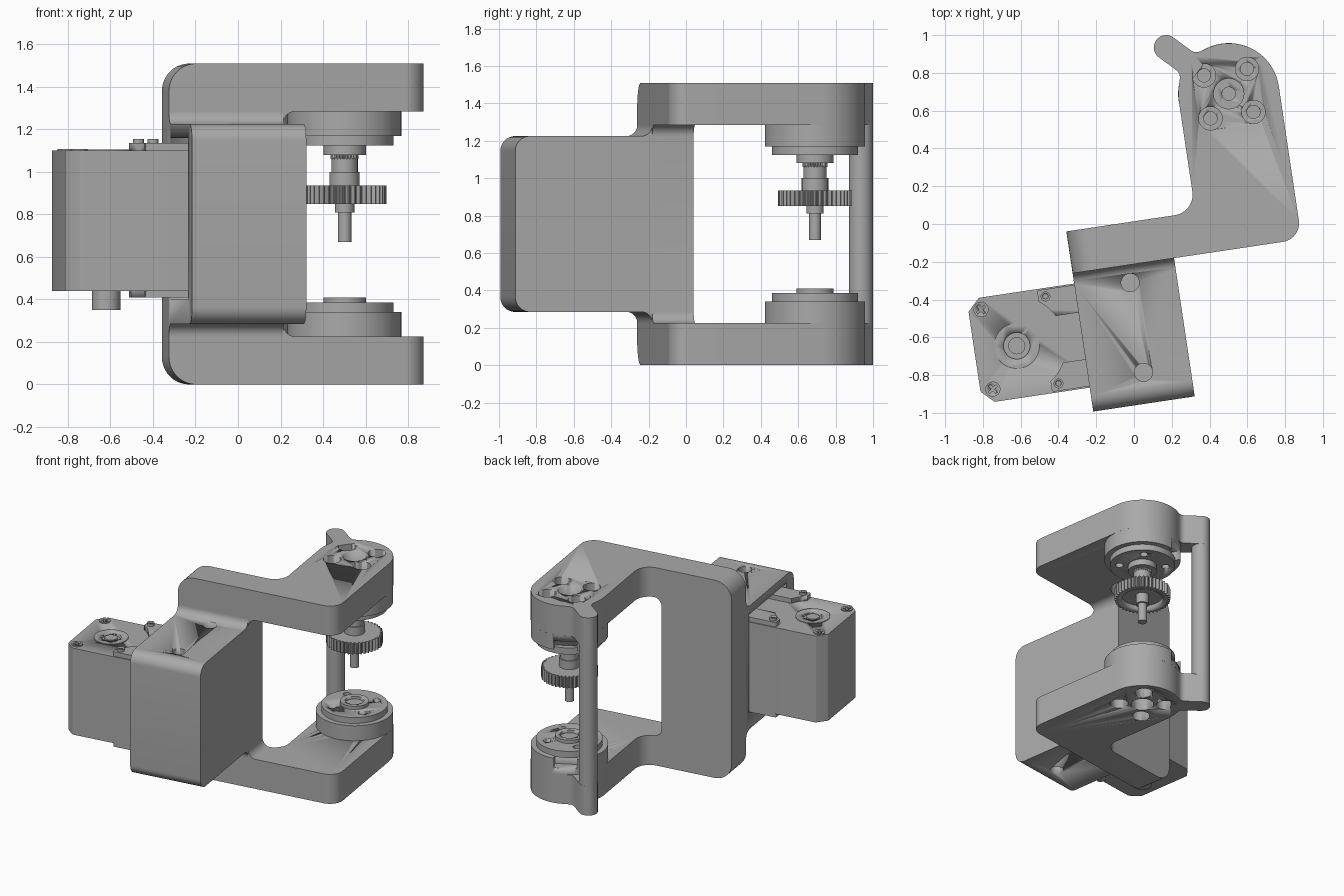
import bpy
import bmesh
import math
from mathutils import Vector

TURN = math.radians(8.5)      # whole assembly is turned about z
TOP = 1.51
HUB = (0.598, 0.608)
MOTOR = (-0.709, -0.546)

old = bpy.data.objects.get("Cube")
if old:
    bpy.data.objects.remove(old, do_unlink=True)

grey = bpy.data.materials.new("plain grey")
grey.use_nodes = True
grey.diffuse_color = (0.4, 0.4, 0.4, 1)
grey.node_tree.nodes["Principled BSDF"].inputs["Base Color"].default_value = (0.4, 0.4, 0.4, 1)


def rounded(corners, steps=10):
    """Outline from (x, y, radius) corners, with arcs at the corners."""
    out = []
    n = len(corners)
    for i, (x, y, r) in enumerate(corners):
        p = Vector((x, y))
        if r == 0:
            out.append(p)
            continue
        a = (Vector(corners[i - 1][:2]) - p).normalized()
        b = (Vector(corners[(i + 1) % n][:2]) - p).normalized()
        half = math.acos(max(-1, min(1, a.dot(b)))) / 2
        c = p + (a + b).normalized() * r / math.sin(half)
        tan = r / math.tan(half)
        s, e = p + a * tan - c, p + b * tan - c
        start = math.atan2(s.y, s.x)
        sweep = math.atan2(e.y, e.x) - start
        sweep = (sweep + math.pi) % (2 * math.pi) - math.pi
        for k in range(steps + 1):
            t = start + sweep * k / steps
            out.append(c + Vector((math.cos(t), math.sin(t))) * r)
    return out


def rect(x0, x1, y0, y1, r=0, steps=6):
    return rounded([(x0, y0, r), (x1, y0, r), (x1, y1, r), (x0, y1, r)], steps)


def circle(c, r, n=48):
    return [Vector((c[0] + r * math.cos(k * math.tau / n), c[1] + r * math.sin(k * math.tau / n)))
            for k in range(n)]


def toothed(c, inner, outer, teeth):
    pts = []
    for k in range(teeth * 4):
        r = outer if k % 4 < 2 else inner
        t = (k + 0.25 * (1 if k % 2 == 0 else -1)) * math.tau / (teeth * 4)
        pts.append(Vector((c[0] + r * math.cos(t), c[1] + r * math.sin(t))))
    return pts


def spun(outline, c, degrees):
    """Place an outline drawn along +x at c, turned."""
    t = math.radians(degrees)
    return [Vector((c[0] + p.x * math.cos(t) - p.y * math.sin(t),
                    c[1] + p.x * math.sin(t) + p.y * math.cos(t))) for p in outline]


def prism(name, outline, lo, hi, axis="z"):
    lo, hi = min(lo, hi), max(lo, hi)
    place = {"z": lambda p, h: (p.x, p.y, h),
             "x": lambda p, h: (h, p.x, p.y),
             "y": lambda p, h: (p.x, h, p.y)}[axis]
    bm = bmesh.new()
    ends = [[bm.verts.new(place(p, h)) for p in outline] for h in (lo, hi)]
    n = len(outline)
    bm.faces.new(ends[0])
    bm.faces.new(ends[1])
    for i in range(n):
        j = (i + 1) % n
        bm.faces.new((ends[0][i], ends[0][j], ends[1][j], ends[1][i]))
    bmesh.ops.remove_doubles(bm, verts=bm.verts, dist=0.0002)
    bmesh.ops.recalc_face_normals(bm, faces=bm.faces)
    mesh = bpy.data.meshes.new(name)
    bm.to_mesh(mesh)
    bm.free()
    mesh.materials.append(grey)
    ob = bpy.data.objects.new(name, mesh)
    ob.rotation_euler.z = TURN
    bpy.context.collection.objects.link(ob)
    bpy.ops.object.select_all(action="DESELECT")
    bpy.context.view_layer.objects.active = ob
    ob.select_set(True)
    bpy.ops.object.shade_smooth_by_angle(angle=math.radians(30))
    return ob


def cut(target, outline, lo, hi, axis="z"):
    tool = prism("cutter", outline, lo, hi, axis)
    tool.hide_render = True
    mod = target.modifiers.new("cut", "BOOLEAN")
    mod.operation = "DIFFERENCE"
    mod.solver = "EXACT"
    mod.object = tool
    bpy.context.view_layer.objects.active = target
    bpy.ops.object.modifier_apply(modifier=mod.name)
    bpy.data.objects.remove(tool, do_unlink=True)


def around(c, d):
    return [(c[0] + sx * d, c[1] + sy * d) for sx in (-1, 1) for sy in (-1, 1)]


# Upright wall joining the two arms, with rounded outer corners
prism("frame_wall", rounded([(-0.36, 0, 0.13), (-0.36, TOP, 0.13), (0.3, TOP, 0), (0.3, 1.285, 0),
                             (0.183, 1.285, 0.06), (0.183, 0.225, 0.06), (0.3, 0.225, 0), (0.3, 0, 0)]),
      -0.21, 0.014, "y")

# Motor housing: rounded front edges, flared into the wall, open on one side
housing = prism("motor_housing", rounded([
    (-0.95, 0.285, 0.08), (-0.95, 1.225, 0.08), (-0.21, 1.225, 0.058), (-0.21, 1.285, 0), (-0.15, 1.285, 0),
    (-0.15, 0.225, 0), (-0.21, 0.225, 0), (-0.21, 0.285, 0.058)]), -0.36, 0.183, "x")
cut(housing, rect(-0.835, -0.255, 0.4, 1.16), -0.5, -0.1, "x")
for v in (-0.304, -0.784):
    for lo, hi in ((1.17, 1.3), (0.2, 0.34)):
        cut(housing, circle((-0.066, v), 0.048, 32), lo, hi)

# Two arms with their hubs, the upper one mirrored from the lower
arm_plan = rounded([(-0.2, -0.21, 0), (0.866, -0.21, 0.1), (0.866, 0.875, 0.266),
                    (0.331, 0.875, 0.266), (0.331, 0.014, 0.11), (-0.2, 0.014, 0)], 16)
ear_plan = rounded([(0.2, -0.13, 0), (0.232, -0.13, 0), (0.27, -0.065, 0.05), (0.477, -0.065, 0.0645),
                    (0.477, 0.065, 0.0645), (0.27, 0.065, 0.05), (0.232, 0.13, 0), (0.2, 0.13, 0)])
for side in ("lower", "upper"):
    def level(z):
        return z if side == "lower" else TOP - z
    arm = prism(side + "_arm", arm_plan, level(0), level(0.225))
    for c, r in [(HUB, 0.08)] + [(c, 0.062) for c in around(HUB, 0.115)]:
        cut(arm, circle(c, r, 32), level(-0.1), level(0.14))
        cut(arm, circle(c, 0.035, 24), level(0.1), level(0.3))
    prism(side + "_arm_ear", spun(ear_plan, HUB, 135), level(0), level(0.225))
    pad = prism(side + "_hub_pad", circle(HUB, 0.268, 64), level(0.225), level(0.34))
    cut(pad, spun(rect(0.19, 0.4, -0.08, 0.08), HUB, 110), level(0.27), level(0.4))
    flange = prism(side + "_hub_flange", circle(HUB, 0.23, 64), level(0.335), level(0.385))
    for c in around(HUB, 0.115):
        cut(flange, circle(c, 0.028, 20), level(0.35), level(0.5))
    boss = prism(side + "_hub_boss", circle(HUB, 0.1), level(0.38), level(0.41 if side == "lower" else 0.43))
    if side == "lower":
        cut(boss, circle(HUB, 0.065, 32), 0.39, 0.5)

# Slim post linking the ears of both arms
ear = (HUB[0] - 0.2915, HUB[1] + 0.2915)
prism("rear_post", circle(ear, 0.0645, 40), 0, TOP)

# Drive shaft and gear hanging from the upper hub
prism("shaft_collar", circle(HUB, 0.071), 0.93, 1.0)
prism("shaft_sleeve", circle(HUB, 0.062), 0.99, 1.065)
prism("shaft_spline", toothed(HUB, 0.058, 0.066, 24), 1.06, 1.085)
gear = prism("gear", toothed(HUB, 0.178, 0.197, 42), 0.85, 0.935)
cut(gear, circle(HUB, 0.145), 0.8, 0.885)
prism("gear_hub", circle(HUB, 0.046, 32), 0.81, 0.9)
prism("shaft_tip", circle(HUB, 0.032, 32), 0.67, 0.9)

# Motor body with chamfered outer corners
body = prism("motor_body", rounded([(-0.87, -0.822, 0.01), (-0.28, -0.822, 0), (-0.28, -0.265, 0),
                                    (-0.87, -0.265, 0.01), (-0.935, -0.33, 0.01), (-0.935, -0.757, 0.01)], 4),
             0.44, 1.1)
cut(body, circle(MOTOR, 0.07, 40), 1.08, 1.2)
prism("motor_shaft_top", circle(MOTOR, 0.045, 32), 1.05, 1.1)
groove = prism("motor_top_ring", circle(MOTOR, 0.12), 1.09, 1.105)
cut(groove, circle(MOTOR, 0.07, 40), 1.0, 1.2)
prism("motor_output", circle(MOTOR, 0.067, 40), 0.35, 0.46)

# Corner screws with crossed slots
for v in (-0.328, -0.754):
    screw = prism("motor_screw", circle((-0.868, v), 0.04, 28), 1.09, 1.108)
    for turn in (35, 125):
        cut(screw, spun(rect(-0.028, 0.028, -0.006, 0.006), (-0.868, v), turn), 1.1, 1.2)

# Mounting lugs on the top and bottom of the motor, hollowed around its round cap
for v0, v1, bolt in ((-0.42, -0.272, -0.31), (-0.815, -0.67, -0.776)):
    for lo, hi in ((1.09, 1.135), (0.41, 0.45)):
        lug = prism("motor_lug", rect(-0.56, -0.27, v0, v1, 0.012), lo, hi)
        cut(lug, circle(MOTOR, 0.26, 64), lo - 0.1, hi + 0.1)
    ring = prism("lug_bolt", circle((-0.52, bolt), 0.026, 24), 1.12, 1.155)
    cut(ring, circle((-0.52, bolt), 0.014, 16), 1.14, 1.2)
